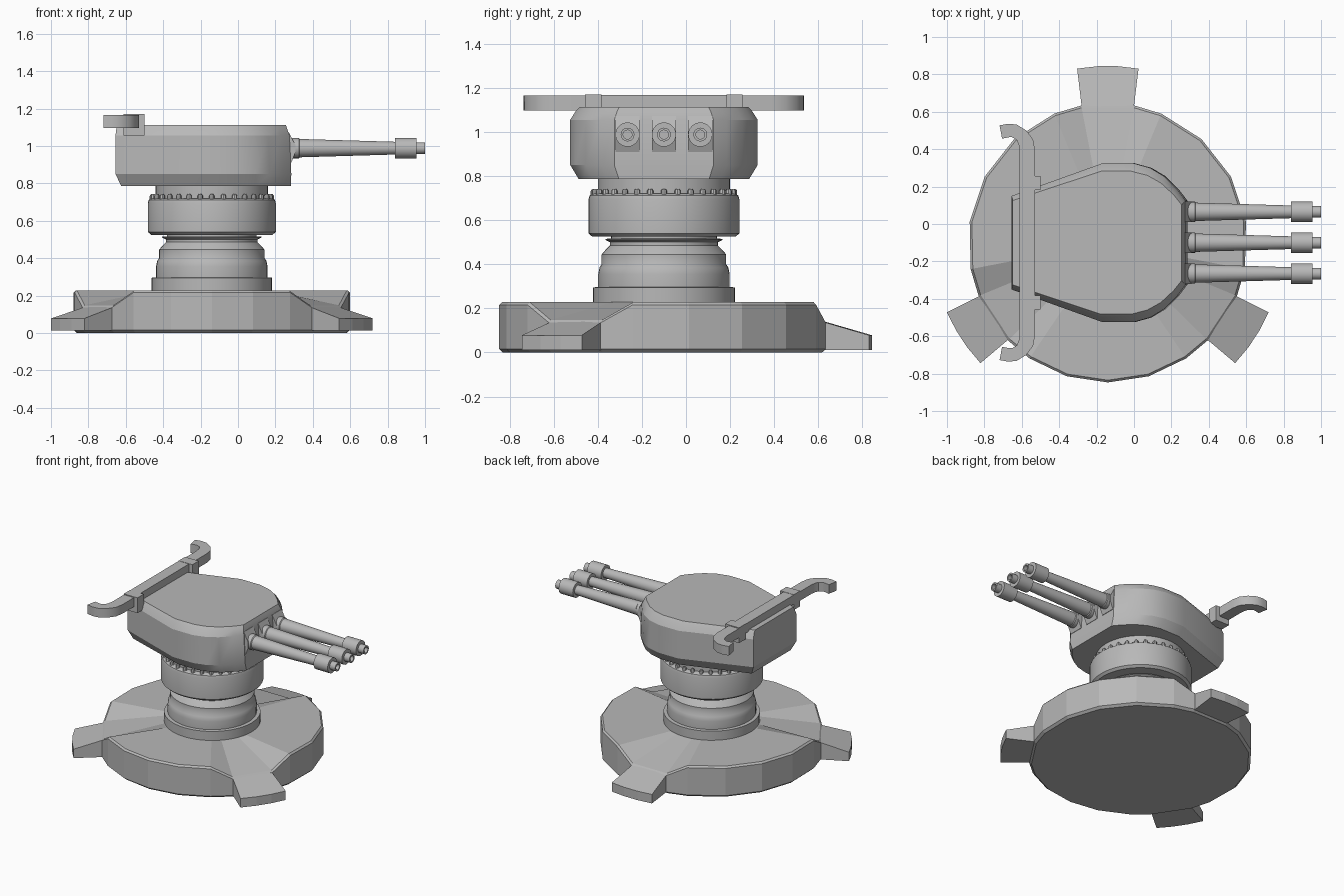
import bpy, bmesh, math
from mathutils import Vector

if "Cube" in bpy.data.objects:
    bpy.data.objects.remove(bpy.data.objects["Cube"])

CX, CY = -0.14, -0.10          # turntable axis
GREY = bpy.data.materials.new("plain grey")
GREY.diffuse_color = (0.48, 0.48, 0.48, 1)
GREY.use_nodes = True
GREY.node_tree.nodes["Principled BSDF"].inputs["Base Color"].default_value = GREY.diffuse_color


def finish(name, bm, smooth=None):
    bmesh.ops.recalc_face_normals(bm, faces=bm.faces)
    me = bpy.data.meshes.new(name)
    bm.to_mesh(me)
    bm.free()
    me.materials.append(GREY)
    if smooth:
        me.shade_smooth()
        me.set_sharp_from_angle(angle=math.radians(smooth))
    ob = bpy.data.objects.new(name, me)
    bpy.context.collection.objects.link(ob)
    return ob


def loft(name, rings, smooth=None):
    """Skin a stack of equal-length point rings and cap both ends."""
    bm = bmesh.new()
    vs = [[bm.verts.new(p) for p in r] for r in rings]
    n = len(vs[0])
    for a, b in zip(vs, vs[1:]):
        for i in range(n):
            j = (i + 1) % n
            bm.faces.new((a[i], a[j], b[j], b[i]))
    bm.faces.new(vs[0][::-1])
    bm.faces.new(vs[-1])
    return finish(name, bm, smooth)


def lathe(name, profile, place, segs=48, smooth=35):
    """Revolve (radius, height) pairs; place maps local x, y, height to world."""
    rings = [[place(r * math.cos(2 * math.pi * i / segs),
                    r * math.sin(2 * math.pi * i / segs), h)
              for i in range(segs)] for r, h in profile]
    return loft(name, rings, smooth)


def box(name, x, y, z):
    return loft(name, [[(x[0], y[0], h), (x[1], y[0], h),
                        (x[1], y[1], h), (x[0], y[1], h)] for h in z])


def upright(x, y, h):
    return (CX + x, CY + y, h)


def polar(r, deg, z):
    a = math.radians(deg)
    return (CX + r * math.cos(a), CY + r * math.sin(a), z)


# Base disc: sunken wedges lead to each foot
TOP, LOW = 0.228, 0.148
FEET = (-33.4, 90, 213.4)
spots = []                      # (angle, rim height)
for k, f in enumerate(FEET):
    spots += [(f - 22.5, TOP), (f - 11, LOW), (f + 11, LOW), (f + 22.5, TOP)]
    nxt = FEET[(k + 1) % 3] + (360 if k == 2 else 0)
    start, end = f + 22.5, nxt - 22.5
    steps = round((end - start) / 18)
    spots += [(start + (end - start) * s / steps, TOP) for s in range(1, steps)]
loft("base_disc", [
    [polar(0.73, a, 0.0) for a, z in spots],
    [polar(0.747, a, 0.015) for a, z in spots],
    [polar(0.747, a, z - 0.012) for a, z in spots],
    [polar(0.735, a, z) for a, z in spots],
    [polar(0.33, a, TOP) for a, z in spots]])

# Feet
for k, f in enumerate(FEET):
    r = 0.945 if f == 90 else 0.937
    cols = (-1, -0.33, 0.33, 1)
    root, tip = [], []
    for c in cols:
        root.append((0.70, f + 11.1 * c, LOW + 0.001))
        tip.append((r, f + 10 * c, 0.078))

    def drop(pts):
        return [polar(p[0], p[1], 0.012) for p in pts]
    up_root, up_tip = [polar(*p) for p in root], [polar(*p) for p in tip]
    loft(f"foot_{k + 1}", [drop(root) + drop(tip)[::-1], up_root + up_tip[::-1]])

# Stepped pedestal and neck
lathe("pedestal", [(0.322, 0.22), (0.322, 0.295), (0.298, 0.297), (0.298, 0.355),
                   (0.292, 0.385), (0.282, 0.40), (0.282, 0.445), (0.265, 0.465),
                   (0.245, 0.485), (0.245, 0.50), (0.265, 0.51), (0.265, 0.515),
                   (0.24, 0.517), (0.24, 0.54)], upright)

# Bearing ring, its bolts, and the turret neck
lathe("bearing_ring", [(0.24, 0.525), (0.325, 0.525), (0.342, 0.54), (0.342, 0.695),
                       (0.337, 0.712), (0.325, 0.72), (0.29, 0.72)], upright)
lathe("turret_neck", [(0.30, 0.71), (0.30, 0.80)], upright)
for i in range(32):
    bx, by, _ = polar(0.318, i * 11.25, 0)
    lathe(f"ring_bolt_{i + 1}", [(0.014, 0.71), (0.014, 0.733), (0.008, 0.742)],
          lambda x, y, h: (bx + x, by + y, h), segs=8)

# Turret body: half outline from front to back, mirrored in y
HALF = [(0.0, 0.225), (0.045, 0.285), (0.115, 0.355), (0.19, 0.40),
        (0.28, 0.425), (0.445, 0.425), (0.935, 0.25)]   # (distance back, half width)


def outline(z, wide, front, back):
    pts = [(front - d * (front - back) / 0.935, w * wide) for d, w in HALF]
    return ([(x, CY + w, z) for x, w in pts]
            + [(x, CY - w, z) for x, w in reversed(pts)])


loft("turret_body", [outline(0.787, 0.91, 0.283, -0.625),
                     outline(0.85, 1.0, 0.285, -0.655),
                     outline(1.055, 1.0, 0.275, -0.655),
                     outline(1.095, 0.94, 0.262, -0.65),
                     outline(1.113, 0.90, 0.255, -0.65)], smooth=25)

# Three guns with wedge-shaped mounts
for k in (-1, 0, 1):
    gy, gz = CY + 0.165 * k, 0.988
    side = [(0.24, 0.91), (0.285, 0.91), (0.307, 0.965), (0.307, 1.005),
            (0.272, 1.072), (0.24, 1.072)]
    loft(f"gun_mount_{k + 2}", [[(x, gy + s, z) for x, z in side]
                                for s in (-0.055, 0.055)])
    lathe(f"gun_barrel_{k + 2}",
          [(0.054, 0.29), (0.054, 0.325), (0.049, 0.33), (0.034, 0.84), (0.055, 0.84),
           (0.055, 0.955), (0.031, 0.955), (0.031, 1.0), (0.02, 1.0), (0.02, 0.965)],
          lambda x, y, h: (h, gy + x, gz + y), segs=24)

# Rear bar with clamps and hooked ends
box("rear_bar", (-0.612, -0.528), (CY - 0.355, CY + 0.355), (1.10, 1.168))
PATH = [(-0.57, 0.35), (-0.57, 0.49), (-0.578, 0.538), (-0.602, 0.575),
        (-0.64, 0.598), (-0.67, 0.60), (-0.712, 0.592)]
for s, label in ((1, "back"), (-1, "front")):
    box(f"bar_clamp_{label}", (-0.612, -0.50),
        (CY + s * 0.32 - 0.037, CY + s * 0.32 + 0.037), (1.057, 1.17))
    rings = []
    for i, p in enumerate(PATH):
        a, b = Vector(PATH[max(i - 1, 0)]), Vector(PATH[min(i + 1, len(PATH) - 1)])
        t = (b - a).normalized()
        n = Vector((-t.y, t.x)) * (0.041 if i < 3 else 0.036)
        q = Vector(p)
        rings.append([(v.x, CY + s * v.y, z) for v, z in
                      ((q - n, 1.097), (q + n, 1.097), (q + n, 1.164), (q - n, 1.164))])
    loft(f"bar_hook_{label}", rings, smooth=30)
